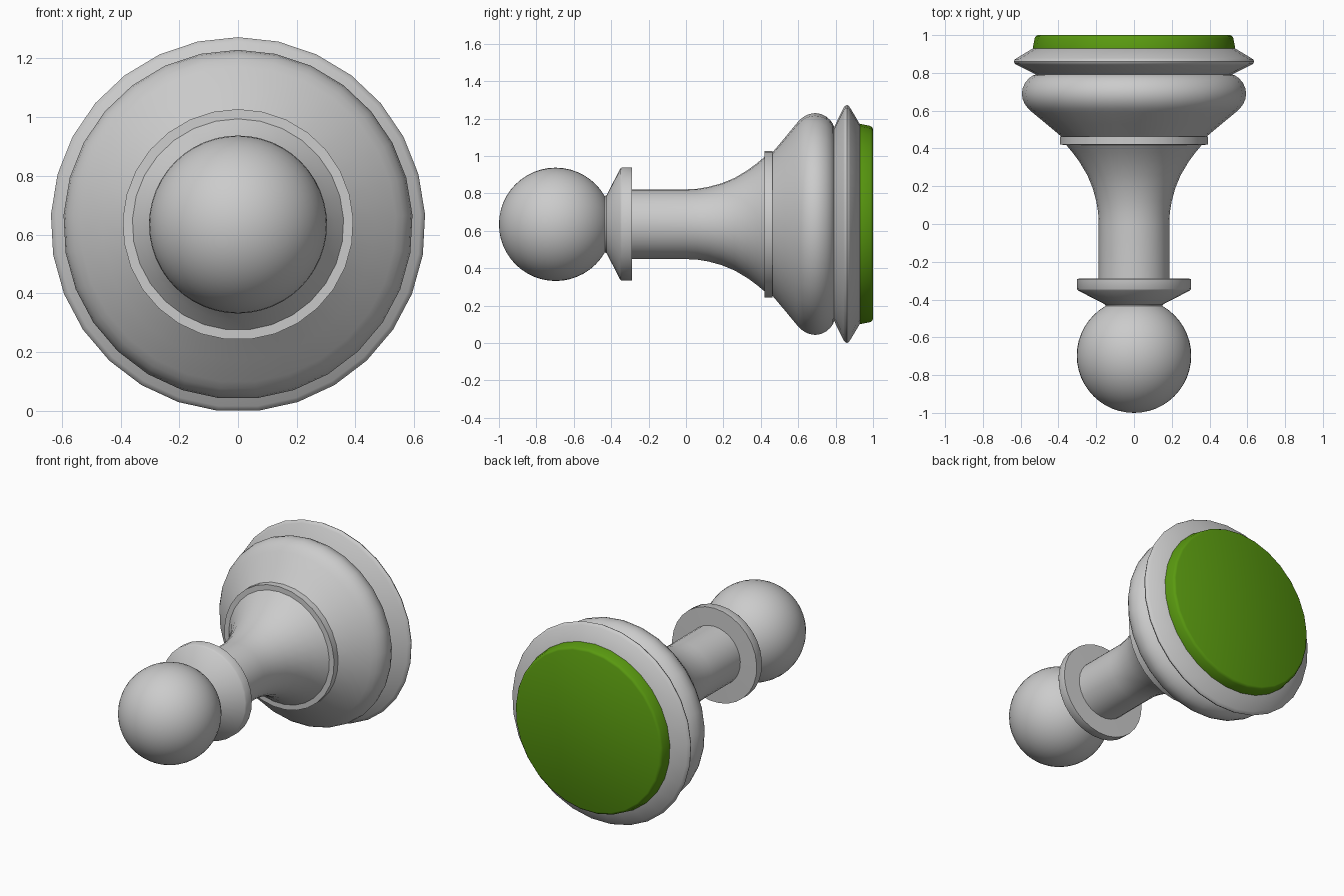
import bpy, bmesh, math

if "Cube" in bpy.data.objects:
    bpy.data.objects.remove(bpy.data.objects["Cube"])

R, SIDES = 0.638, 29
CZ = R * math.cos(math.pi / SIDES)      # axis height so the flat side rests on z = 0


def lathe(name, profile, angle=35, color=None):
    """Turn a list of (y, radius) points around the lying axis."""
    bm = bmesh.new()
    rings = []
    for y, r in profile:
        rings.append([bm.verts.new((r * math.sin(2 * math.pi * i / SIDES), y,
                                    CZ + r * math.cos(2 * math.pi * i / SIDES)))
                      for i in range(SIDES)])
    for a, b in zip(rings, rings[1:]):
        for i in range(SIDES):
            j = (i + 1) % SIDES
            bm.faces.new((a[i], a[j], b[j], b[i]))
    bm.faces.new(rings[0])
    bm.faces.new(rings[-1])
    bmesh.ops.recalc_face_normals(bm, faces=bm.faces)
    me = bpy.data.meshes.new(name)
    bm.to_mesh(me)
    bm.free()
    ob = bpy.data.objects.new(name, me)
    bpy.context.collection.objects.link(ob)
    finish(ob, angle)
    if color:
        mat = bpy.data.materials.new(name + "_green")
        mat.diffuse_color = color
        mat.use_nodes = True
        mat.node_tree.nodes["Principled BSDF"].inputs["Base Color"].default_value = mat.diffuse_color
        me.materials.append(mat)
    return ob


def finish(ob, angle):
    bpy.ops.object.select_all(action='DESELECT')
    ob.select_set(True)
    bpy.context.view_layer.objects.active = ob
    bpy.ops.object.shade_smooth_by_angle(angle=math.radians(angle))


# ball head
bpy.ops.mesh.primitive_uv_sphere_add(segments=48, ring_count=24, radius=0.303,
                                     location=(0, -0.697, CZ),
                                     rotation=(math.pi / 2, 0, 0))
head = bpy.context.object
head.name = "head"
finish(head, 35)

# turned body: collar, neck, ring, bulge and base rim in one profile
lathe("body", [
    (-0.435, 0.15), (-0.425, 0.155), (-0.352, 0.297), (-0.343, 0.303), (-0.29, 0.303),   # collar
    (-0.288, 0.187), (0.0, 0.187), (0.06, 0.19), (0.12, 0.2), (0.19, 0.219),
    (0.26, 0.248), (0.33, 0.29), (0.38, 0.327), (0.419, 0.36),                           # neck
    (0.42, 0.393), (0.462, 0.393), (0.463, 0.385),                                       # ring
    (0.53, 0.465), (0.59, 0.538), (0.612, 0.562), (0.635, 0.579), (0.66, 0.59),
    (0.69, 0.595), (0.72, 0.59), (0.75, 0.576), (0.772, 0.556), (0.785, 0.538), (0.792, 0.52),  # bulge
    (0.797, 0.53), (0.842, 0.622), (0.85, 0.633), (0.86, R), (0.87, 0.633),
    (0.878, 0.622), (0.93, 0.535), (0.932, 0.52),                                        # base rim
])

# felt pad under the base
lathe("felt_pad", [(0.925, 0.537), (0.935, 0.536), (0.985, 0.526), (0.995, 0.52),
                   (1.0, 0.51)], color=(0.1, 0.32, 0.005, 1))
